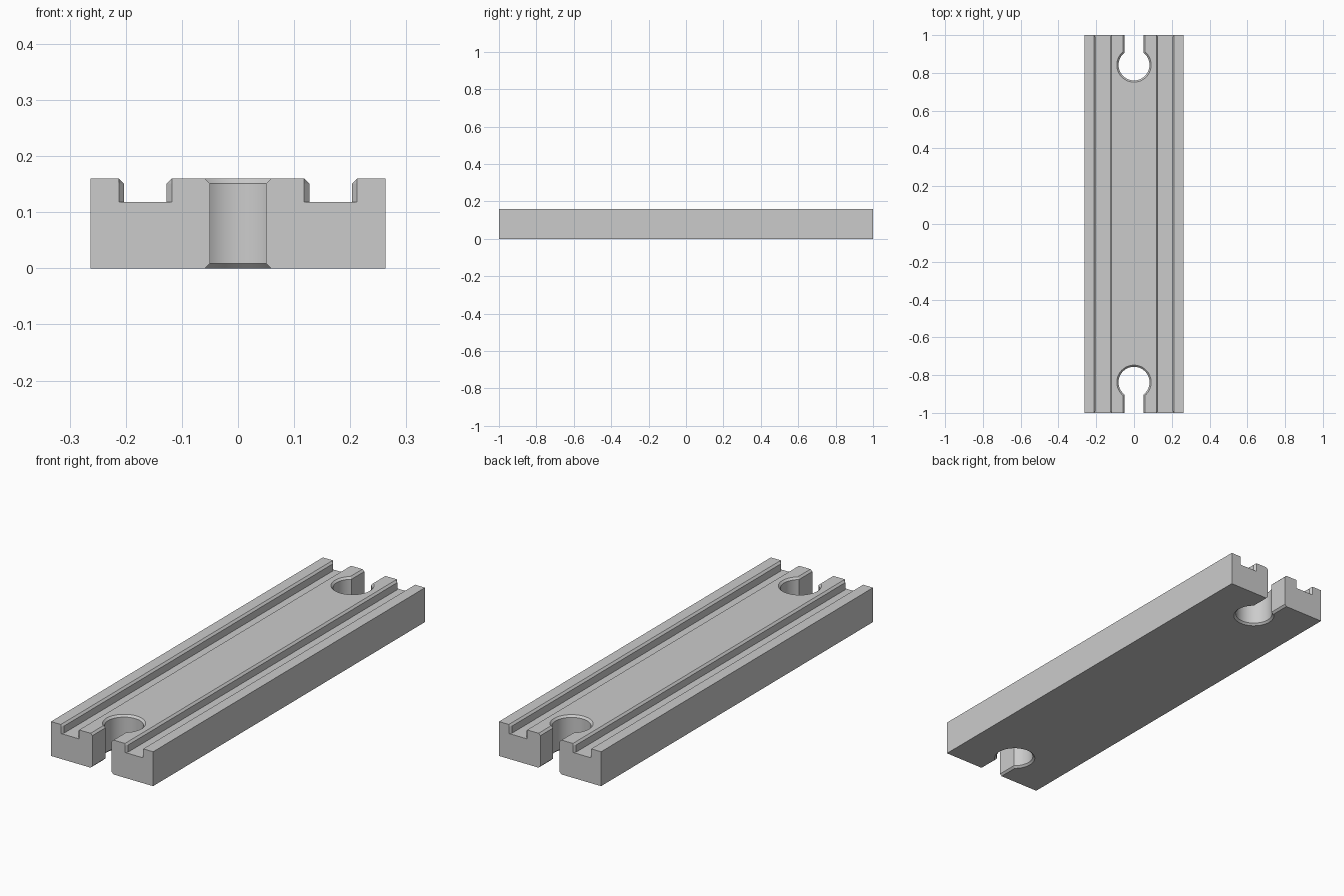
import bpy, bmesh
from math import cos, sin, asin, pi, radians

if "Cube" in bpy.data.objects:
    bpy.data.objects.remove(bpy.data.objects["Cube"])

HALF_W, HEIGHT, BEVEL = 0.263, 0.16, 0.009

grey = bpy.data.materials.new("light_grey")
grey.use_nodes = True
colour = (0.6, 0.6, 0.6, 1)
grey.diffuse_color = colour
grey.node_tree.nodes["Principled BSDF"].inputs["Base Color"].default_value = colour


def loft(name, rings):
    """Closed solid through rings that have equal point counts."""
    bm = bmesh.new()
    loops = [[bm.verts.new(p) for p in ring] for ring in rings]
    n = len(loops[0])
    for a, b in zip(loops, loops[1:]):
        for i in range(n):
            j = (i + 1) % n
            bm.faces.new((a[i], a[j], b[j], b[i]))
    bm.faces.new(loops[0])
    bm.faces.new(loops[-1])
    bmesh.ops.recalc_face_normals(bm, faces=bm.faces)
    mesh = bpy.data.meshes.new(name)
    bm.to_mesh(mesh)
    bm.free()
    mesh.materials.append(grey)
    obj = bpy.data.objects.new(name, mesh)
    bpy.context.collection.objects.link(obj)
    return obj


def keyhole(side, centre, grow, z, steps=48):
    """Round socket with a straight slot open to the end."""
    r, w = 0.082 + grow, 0.05 + grow
    gap = asin(w / r)
    pts = [(w, 1.1)]
    for i in range(steps + 1):
        a = gap + (2 * pi - 2 * gap) * i / steps
        pts.append((r * sin(a), centre + r * cos(a)))
    pts.append((-w, 1.1))
    return [(x, side * y, z) for x, y in pts]


def groove(side, y, flare):
    """Wheel groove section with bevelled top edges."""
    inner, outer = 0.118, 0.212
    b = 0 if flare else BEVEL
    low = HEIGHT - BEVEL
    pts = [(inner + b, 0.118), (inner + b, low), (inner, HEIGHT), (inner, 0.2),
           (outer, 0.2), (outer, HEIGHT), (outer - b, low), (outer - b, 0.118)]
    return [(side * x, y, z) for x, z in pts]


# Track body
corners = [(-HALF_W, -1), (HALF_W, -1), (HALF_W, 1), (-HALF_W, 1)]
track = loft("track_body", [[(x, y, z) for x, y in corners] for z in (0, HEIGHT)])

# Cutters: two grooves flared at the ends, two connector sockets
cutters = []
for side in (-1, 1):
    cutters.append(loft("groove_cutter", [
        groove(side, y, abs(y) >= 1) for y in (-1.05, -1, -0.99, 0.99, 1, 1.05)]))
    centre = 0.842 if side > 0 else 0.838
    levels = [(-BEVEL, 2 * BEVEL), (BEVEL, 0),
              (HEIGHT - BEVEL, 0), (HEIGHT + BEVEL, 2 * BEVEL)]
    cutters.append(loft("socket_cutter", [
        keyhole(side, centre, grow, z) for z, grow in levels]))

bpy.ops.object.select_all(action='DESELECT')
track.select_set(True)
bpy.context.view_layer.objects.active = track
for cutter in cutters:
    cutter.hide_render = True
    mod = track.modifiers.new("cut", 'BOOLEAN')
    mod.operation = 'DIFFERENCE'
    mod.solver = 'EXACT'
    mod.object = cutter
    bpy.ops.object.modifier_apply(modifier=mod.name)
    bpy.data.objects.remove(cutter)

bpy.ops.object.shade_smooth_by_angle(angle=radians(25))
